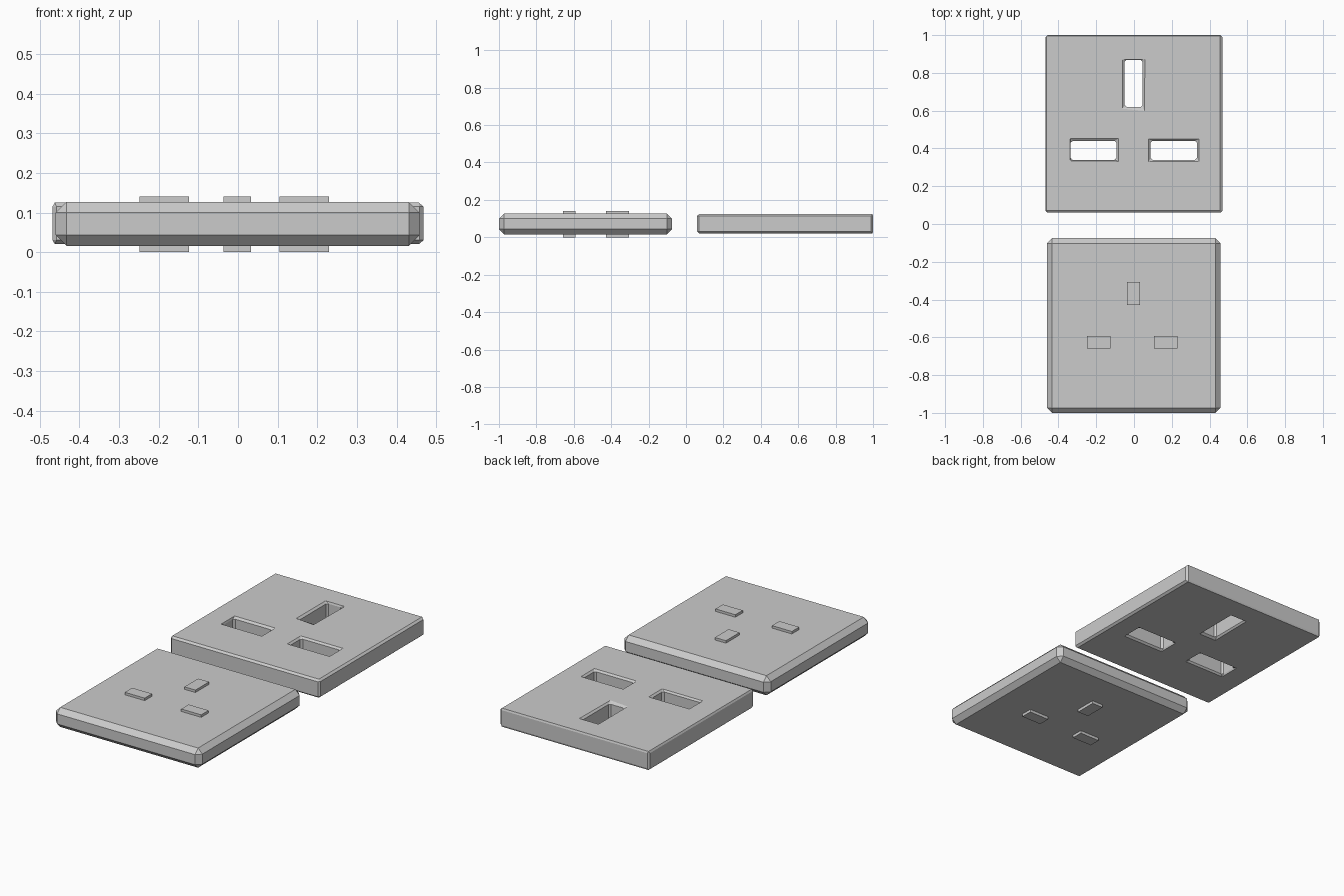
import bpy

if "Cube" in bpy.data.objects:
    bpy.data.objects.remove(bpy.data.objects["Cube"])


def box(name, x, y, z):
    """Box from (min, max) ranges on each axis."""
    bpy.ops.mesh.primitive_cube_add(size=1, location=[sum(r) / 2 for r in (x, y, z)])
    ob = bpy.context.object
    ob.name = name
    ob.scale = [r[1] - r[0] for r in (x, y, z)]
    bpy.ops.object.transform_apply(location=False, rotation=False, scale=True)
    return ob


def bevel(ob, width, segments=1):
    m = ob.modifiers.new("edge_bevel", 'BEVEL')
    m.width = width
    m.segments = segments
    m.limit_method = 'ANGLE'
    m.use_clamp_overlap = False


# Socket plate with three through slots
plate = box("socket_plate", (-0.468, 0.468), (0.06, 1.0), (0.02, 0.125))
slots = {
    "earth_slot": ((-0.05, 0.046), (0.62, 0.868)),
    "left_slot": ((-0.335, -0.093), (0.34, 0.44)),
    "right_slot": ((0.088, 0.333), (0.34, 0.44)),
}
for name, (x, y) in slots.items():
    cutter = box(name + "_cutter", x, y, (-0.1, 0.3))
    cutter.hide_render = True
    cutter.hide_set(True)
    m = plate.modifiers.new(name, 'BOOLEAN')
    m.operation = 'DIFFERENCE'
    m.solver = 'EXACT'
    m.object = cutter
bevel(plate, 0.01)

# Plug body with wide chamfers
body = box("plug_body", (-0.46, 0.458), (-1.0, -0.075), (0.016, 0.127))
bevel(body, 0.027)

# Pins passing through the plug body
pins = {
    "earth_pin": ((-0.036, 0.033), (-0.428, -0.306)),
    "left_pin": ((-0.249, -0.124), (-0.658, -0.592)),
    "right_pin": ((0.105, 0.23), (-0.658, -0.592)),
}
for name, (x, y) in pins.items():
    box(name, x, y, (0.0, 0.141))
